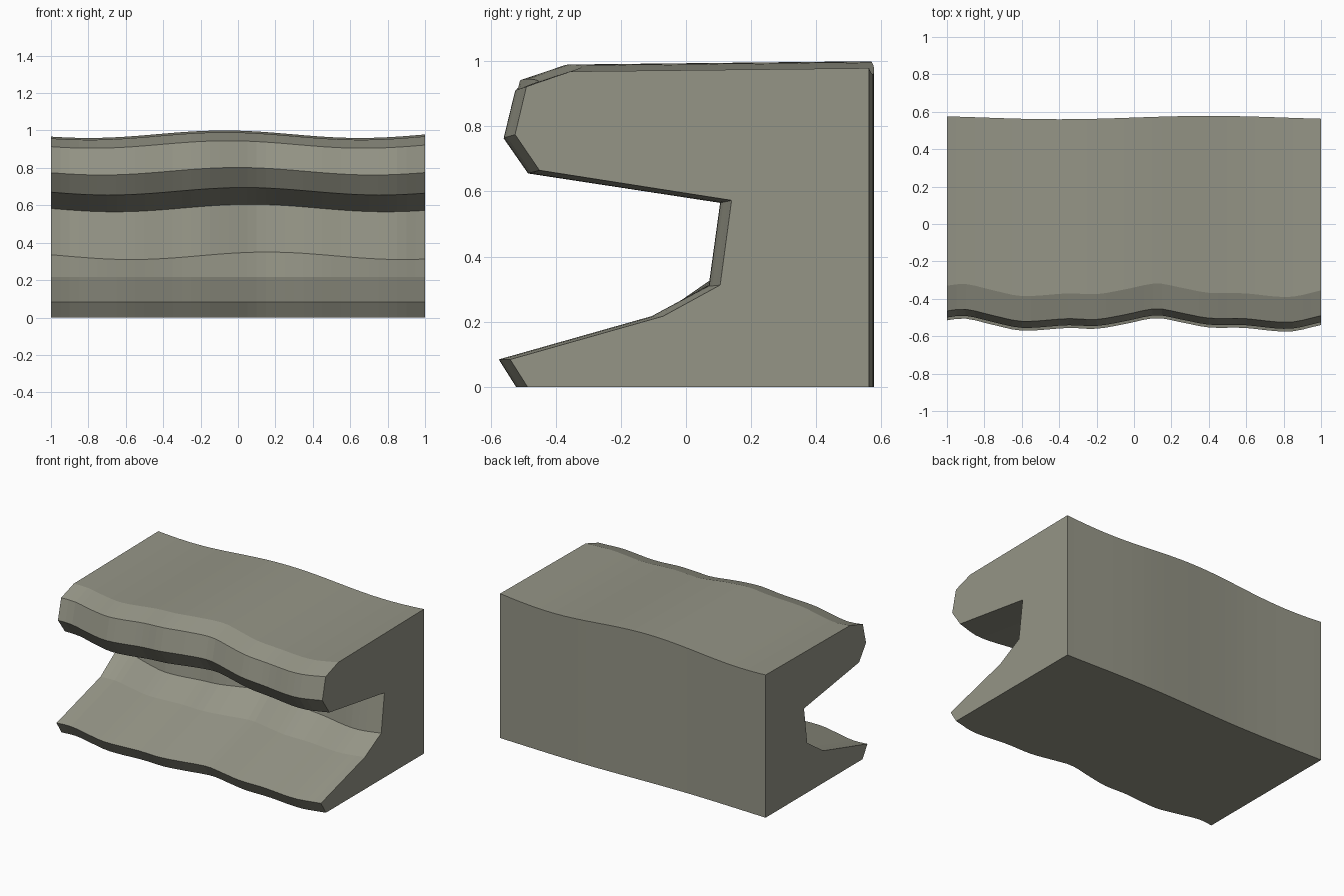
import bpy, bmesh, math

if "Cube" in bpy.data.objects:
    bpy.data.objects.remove(bpy.data.objects["Cube"])

# Cross-section of the rock overhang (y, z), counter-clockwise seen from +x
PROFILE = [
    (0.569, 0.0), (0.569, 0.98),                    # back wall
    (-0.355, 0.97), (-0.49, 0.925),                 # rounded brow
    (-0.525, 0.782), (-0.45, 0.675),                # nose of the overhang
    (0.14, 0.585), (0.105, 0.33),                   # recessed throat
    (-0.07, 0.217), (-0.54, 0.084), (-0.487, 0.0),  # sloping lower ledge
]
# Sideways wobble of the front edge along x
WOBBLE = [(-1.15, -0.005), (-1.0, 0.025), (-0.9, 0.034), (-0.75, 0.0), (-0.6, -0.03),
          (-0.35, -0.016), (-0.2, -0.02), (-0.05, 0.005), (0.12, 0.037),
          (0.25, 0.015), (0.4, -0.013), (0.58, -0.015), (0.83, -0.035),
          (1.0, 0.0), (1.15, 0.03)]
SEGMENTS = 40


def wobble(x):
    """Smooth cubic interpolation through the wobble points."""
    for i in range(1, len(WOBBLE) - 2):
        (x0, a), (x1, b), (x2, c), (x3, d) = WOBBLE[i - 1:i + 3]
        if x <= x2:
            break
    h = x2 - x1
    t = (x - x1) / h
    m1 = (c - a) / (x2 - x0) * h
    m2 = (d - b) / (x3 - x1) * h
    return ((2*t**3 - 3*t**2 + 1) * b + (t**3 - 2*t**2 + t) * m1
            + (3*t**2 - 2*t**3) * c + (t**3 - t**2) * m2)


def place(x, y, z):
    """Push a profile point by the waves at this x."""
    if y > 0.5:
        y += 0.009 * math.cos(2 * math.pi * (x - 0.4) / 1.6)
    else:
        y += wobble(x)
    if z > 0.25:
        z += 0.02 * math.cos(2 * math.pi * (x - 0.27 + 0.35 * z) / 1.45)
    return x, y, z


# Rock body: the profile swept along x
bm = bmesh.new()
rings = []
for i in range(SEGMENTS + 1):
    x = -1 + 2 * i / SEGMENTS
    rings.append([bm.verts.new(place(x, y, z)) for y, z in PROFILE])
n = len(PROFILE)
for r, s in zip(rings, rings[1:]):
    for j in range(n):
        k = (j + 1) % n
        bm.faces.new((r[j], r[k], s[k], s[j]))
bm.faces.new(rings[0])
bm.faces.new(rings[-1])
bmesh.ops.recalc_face_normals(bm, faces=bm.faces)

mesh = bpy.data.meshes.new("rock_overhang")
bm.to_mesh(mesh)
bm.free()
rock = bpy.data.objects.new("rock_overhang", mesh)
bpy.context.collection.objects.link(rock)

# Single stone colour
stone = bpy.data.materials.new("grey_olive_stone")
stone.diffuse_color = (0.30, 0.30, 0.24, 1.0)
stone.use_nodes = True
stone.node_tree.nodes["Principled BSDF"].inputs["Base Color"].default_value = stone.diffuse_color
mesh.materials.append(stone)
